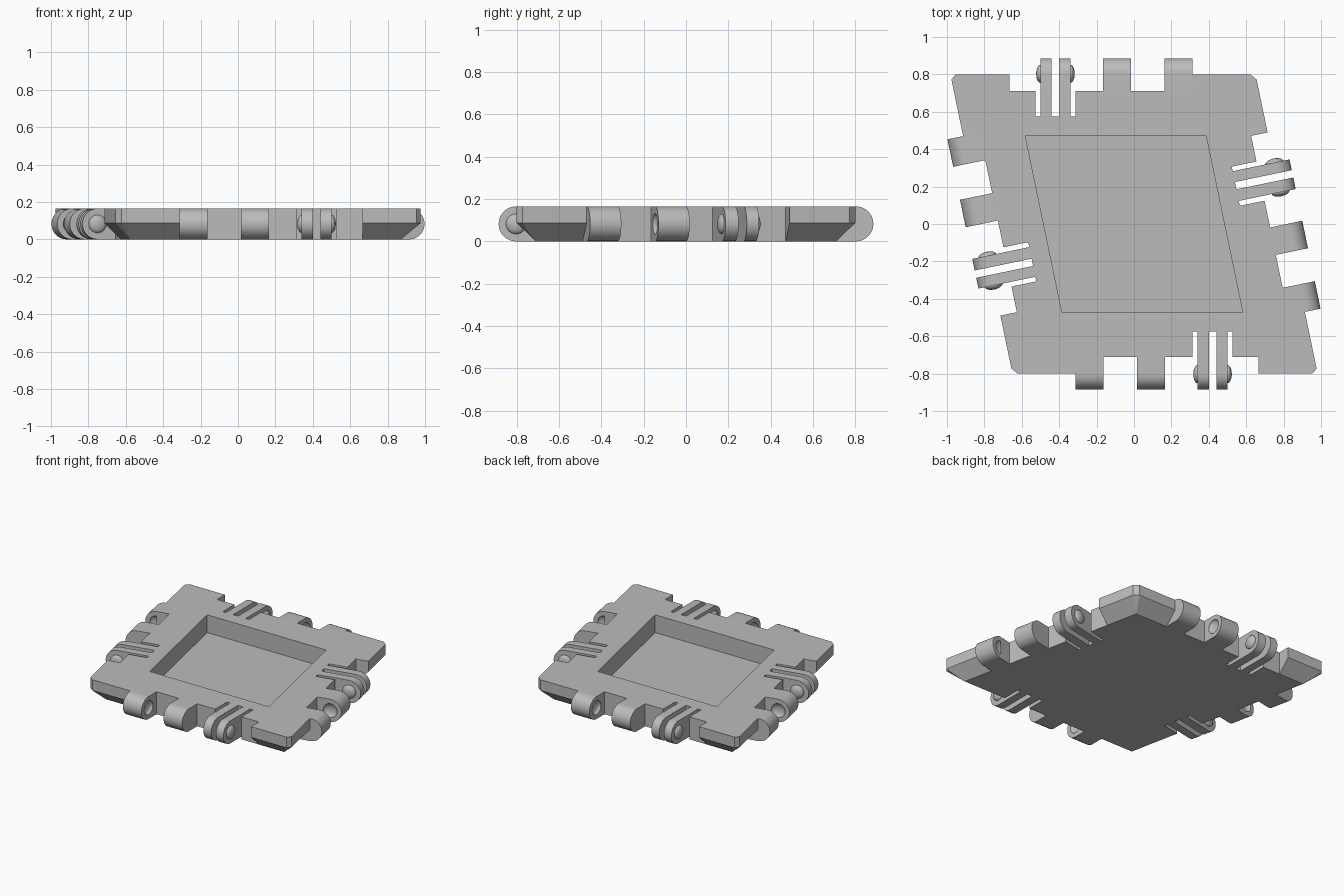
import bpy
import bmesh
import math
from mathutils import Vector, Matrix

cube = bpy.data.objects.get("Cube")
if cube:
    bpy.data.objects.remove(cube, do_unlink=True)

grey = bpy.data.materials.new("plain_grey")
grey.use_nodes = True
COLOR = (0.5, 0.5, 0.5, 1)
grey.diffuse_color = COLOR
grey.node_tree.nodes["Principled BSDF"].inputs["Base Color"].default_value = COLOR

HALF, INNER, SLOT = 0.80, 0.71, 0.575     # distances from the centre to rim, recess, slot floor
THICK, BEVEL, FLOOR = 0.165, 0.087, 0.035
R = THICK / 2
UP = Vector((0, 0, 1))
CORNERS = [Vector(p) for p in ((-0.982, 0.8, 0), (0.65, 0.8, 0), (0.982, -0.8, 0), (-0.65, -0.8, 0))]
SIDES = ("back", "left", "front", "right")


def finish(bm, name):
    bmesh.ops.recalc_face_normals(bm, faces=bm.faces)
    mesh = bpy.data.meshes.new(name)
    bm.to_mesh(mesh)
    bm.free()
    mesh.materials.append(grey)
    obj = bpy.data.objects.new(name, mesh)
    bpy.context.collection.objects.link(obj)
    return obj


def prism(name, ring, offset):
    bm = bmesh.new()
    face = bm.faces.new([bm.verts.new(p) for p in ring])
    out = bmesh.ops.extrude_face_region(bm, geom=[face])
    bmesh.ops.translate(bm, vec=offset, verts=[v for v in out["geom"] if isinstance(v, bmesh.types.BMVert)])
    return finish(bm, name)


def hull(name, points):
    bm = bmesh.new()
    bmesh.ops.convex_hull(bm, input=[bm.verts.new(p) for p in points])
    bmesh.ops.dissolve_limit(bm, angle_limit=0.01, verts=bm.verts, edges=bm.edges)
    return finish(bm, name)


def select_only(obj):
    bpy.ops.object.select_all(action='DESELECT')
    obj.select_set(True)
    bpy.context.view_layer.objects.active = obj


def smooth(obj):
    select_only(obj)
    bpy.ops.object.shade_smooth_by_angle(angle=math.radians(30))


def carve(obj, cutter):
    cutter.hide_render = True
    mod = obj.modifiers.new("cut", 'BOOLEAN')
    mod.operation = 'DIFFERENCE'
    mod.solver = 'EXACT'
    mod.object = cutter
    select_only(obj)
    bpy.ops.object.modifier_apply(modifier=mod.name)
    bpy.data.objects.remove(cutter, do_unlink=True)


class Edge:
    """Frame of one plate side: t runs along the side, d outward from the centre."""
    def __init__(self, a, b):
        self.mid = (a + b) / 2
        self.along = (b - a).normalized()
        self.out = UP.cross(self.along)

    def at(self, t, d, z=0):
        return self.mid + self.along * t + self.out * (d - HALF) + UP * z


def tab(name, edge, t0, t1, root):
    # Round-ended lug
    ring = [edge.at(t0, root, 0)]
    for i in range(25):
        a = -math.pi / 2 + math.pi * i / 24
        ring.append(edge.at(t0, 0.803 + R * math.cos(a), R + R * math.sin(a)))
    ring.append(edge.at(t0, root, THICK))
    return prism(name, ring, edge.along * (t1 - t0))


def button(name, edge, t, radius, depth):
    # Flattened ball centred on the side of a lug
    frame = Matrix((edge.along, edge.out, UP)).transposed().to_4x4()
    place = Matrix.Translation(edge.at(t, 0.803, R)) @ frame
    bm = bmesh.new()
    bmesh.ops.create_uvsphere(bm, u_segments=24, v_segments=12, radius=1,
                              matrix=place @ Matrix.Diagonal((depth, radius, radius, 1)))
    return finish(bm, name)


edges = [Edge(CORNERS[i], CORNERS[(i + 1) % 4]) for i in range(4)]

# Plate with a notch for the fingers on each side, and a sunken pocket
outline = []
for corner, e in zip(CORNERS, edges):
    outline.append(corner * (INNER / HALF))
    outline += [e.at(-0.36, INNER), e.at(-0.36, SLOT), e.at(-0.146, SLOT), e.at(-0.146, INNER)]
plate = prism("plate", outline, UP * THICK)
pocket = prism("pocket_cutter", [c * 0.592 + UP * FLOOR for c in CORNERS], UP * 0.3)
carve(plate, pocket)

for i, (side, e) in enumerate(zip(SIDES, edges)):
    # Corner rims, bevelled underneath and trimmed at the tip
    for label, t0, corner, inward, other in (
            ("start", -0.5, CORNERS[i], e.along, -edges[i - 1].along),
            ("end", 0.48, CORNERS[(i + 1) % 4], -e.along, edges[(i + 1) % 4].along)):
        trim = corner + inward * 0.028
        tip = corner + (inward + other) * 0.014
        inner = corner * (INNER / HALF)
        points = [e.at(t0, INNER), inner, e.at(t0, INNER, THICK), inner + UP * THICK]
        for p in (e.at(t0, HALF), trim, tip):
            points += [p + UP * BEVEL, p + UP * THICK]
        hull(f"{side}_rim_{label}", points)

    # Two knuckles with dimples facing each other
    for n, (t0, t1, dimple) in enumerate(((0.0, 0.15, 0.15), (0.33, 0.48, 0.33))):
        knuckle = tab(f"{side}_knuckle_{n + 1}", e, t0, t1, INNER)
        carve(knuckle, button("dimple_cutter", e, dimple, 0.05, 0.024))
        smooth(knuckle)

    # Two spring fingers with snap balls on their outer faces
    for n, (t0, t1, ball) in enumerate(((-0.335, -0.276, -0.335), (-0.236, -0.173, -0.173))):
        smooth(tab(f"{side}_finger_{n + 1}", e, t0, t1, SLOT))
        smooth(button(f"{side}_snap_ball_{n + 1}", e, ball, 0.048, 0.022))
